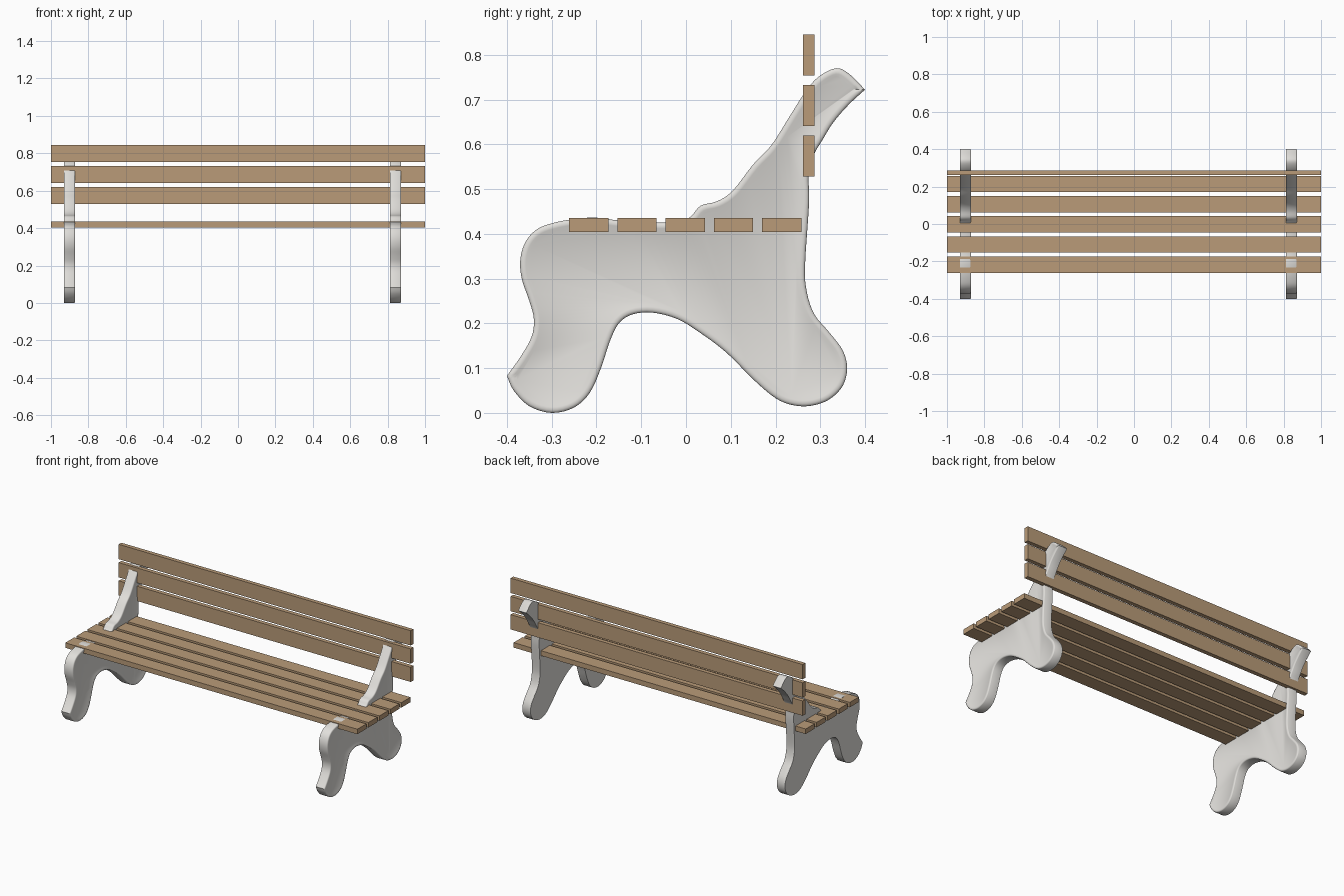
import bpy, bmesh
from mathutils import Vector

if "Cube" in bpy.data.objects:
    bpy.data.objects.remove(bpy.data.objects["Cube"])


def material(name, rgb):
    m = bpy.data.materials.new(name)
    m.diffuse_color = (*rgb, 1)
    m.use_nodes = True
    m.node_tree.nodes["Principled BSDF"].inputs["Base Color"].default_value = m.diffuse_color
    return m


wood = material("warm wood", (0.49, 0.33, 0.19))
stone = material("pale concrete", (0.75, 0.735, 0.705))


def finish(bm, name, mat):
    bmesh.ops.recalc_face_normals(bm, faces=bm.faces)
    mesh = bpy.data.meshes.new(name)
    bm.to_mesh(mesh)
    bm.free()
    mesh.materials.append(mat)
    ob = bpy.data.objects.new(name, mesh)
    bpy.context.collection.objects.link(ob)
    return ob


def slat(name, y0, y1, z0, z1):
    bm = bmesh.new()
    bmesh.ops.create_cube(bm, size=1)
    for v in bm.verts:
        v.co = (v.co.x * 2, (y0 + y1) / 2 + v.co.y * (y1 - y0),
                (z0 + z1) / 2 + v.co.z * (z1 - z0))
    finish(bm, name, wood)


def smooth_path(pts, steps=4):
    """Rounded path through the points, without the last one."""
    p = [Vector(q) for q in pts]
    p = [p[0]] + p + [p[-1]]
    out = []
    for a, b, c, d in zip(p, p[1:], p[2:], p[3:]):
        for i in range(steps):
            t = i / steps
            out.append(0.5 * (2 * b + (c - a) * t + (2 * a - 5 * b + 4 * c - d) * t * t
                              + (3 * b - a - 3 * c + d) * t ** 3))
    return out


# Seat and backrest slats
for i in range(5):
    y = -0.261 + i * 0.1078
    slat(f"seat_slat_{i + 1}", y, y + 0.0873, 0.404, 0.435)
for i in range(3):
    z = 0.528 + i * 0.1128
    slat(f"back_slat_{i + 1}", 0.261, 0.287, z, z + 0.0915)

# End support outline (y, z): front and top edge, then back and underside
upper = [(-.40, .083), (-.37, .125), (-.345, .17), (-.34, .21), (-.35, .25), (-.367, .30),
         (-.37, .345), (-.357, .385), (-.33, .412), (-.29, .426), (-.25, .433), (-.21, .4365),
         (-.18, .434), (-.15, .430), (-.06, .425), (-.01, .428), (.012, .44), (.033, .463),
         (.07, .473), (.105, .497), (.15, .555), (.19, .597), (.23, .66), (.265, .715),
         (.295, .75), (.335, .77), (.365, .757), (.40, .722)]
lower = [(.40, .722), (.365, .69), (.33, .65), (.305, .61), (.285, .575), (.274, .53),
         (.275, .47), (.266, .33), (.27, .27), (.287, .22), (.32, .18), (.35, .14),
         (.36, .10), (.35, .06), (.32, .03), (.28, .016), (.24, .017), (.20, .033),
         (.15, .075), (.09, .135), (.03, .18), (-.02, .21), (-.075, .224), (-.12, .22),
         (-.15, .20), (-.17, .16), (-.19, .10), (-.215, .045), (-.25, .012), (-.30, 0),
         (-.35, .015), (-.385, .05), (-.40, .083)]
outline = smooth_path(upper) + smooth_path(lower)
n = len(outline)


def inward(i, reach=4):
    """Softened inward direction of the clockwise outline at point i."""
    total = Vector((0, 0))
    for k in range(-reach, reach):
        d = (outline[(i + k + 1) % n] - outline[(i + k) % n]).normalized()
        total += Vector((d.y, -d.x))
    return total.normalized()


inner = [inward(i) for i in range(n)]


def end_support(name, x0, x1):
    bm = bmesh.new()
    # Straight sides, then a rounded rim and shallow recess on the +x face
    profile = [(x0, 0), (x1 - 0.005, 0), (x1 - 0.002, 0.002), (x1, 0.006),
               (x1, 0.013), (x1 - 0.003, 0.019)]
    rings = []
    for x, inset in profile:
        rings.append([bm.verts.new((x, *(p + d * inset))) for p, d in zip(outline, inner)])
    for a, b in zip(rings, rings[1:]):
        for i in range(n):
            j = (i + 1) % n
            bm.faces.new((a[i], a[j], b[j], b[i]))
    bm.faces.new(rings[0])
    bm.faces.new(rings[-1])
    ob = finish(bm, name, stone)
    bpy.context.view_layer.objects.active = ob
    ob.select_set(True)
    bpy.ops.object.shade_smooth_by_angle(angle=0.6)
    ob.select_set(False)


end_support("left_end_support", -0.93, -0.871)
end_support("right_end_support", 0.813, 0.872)
